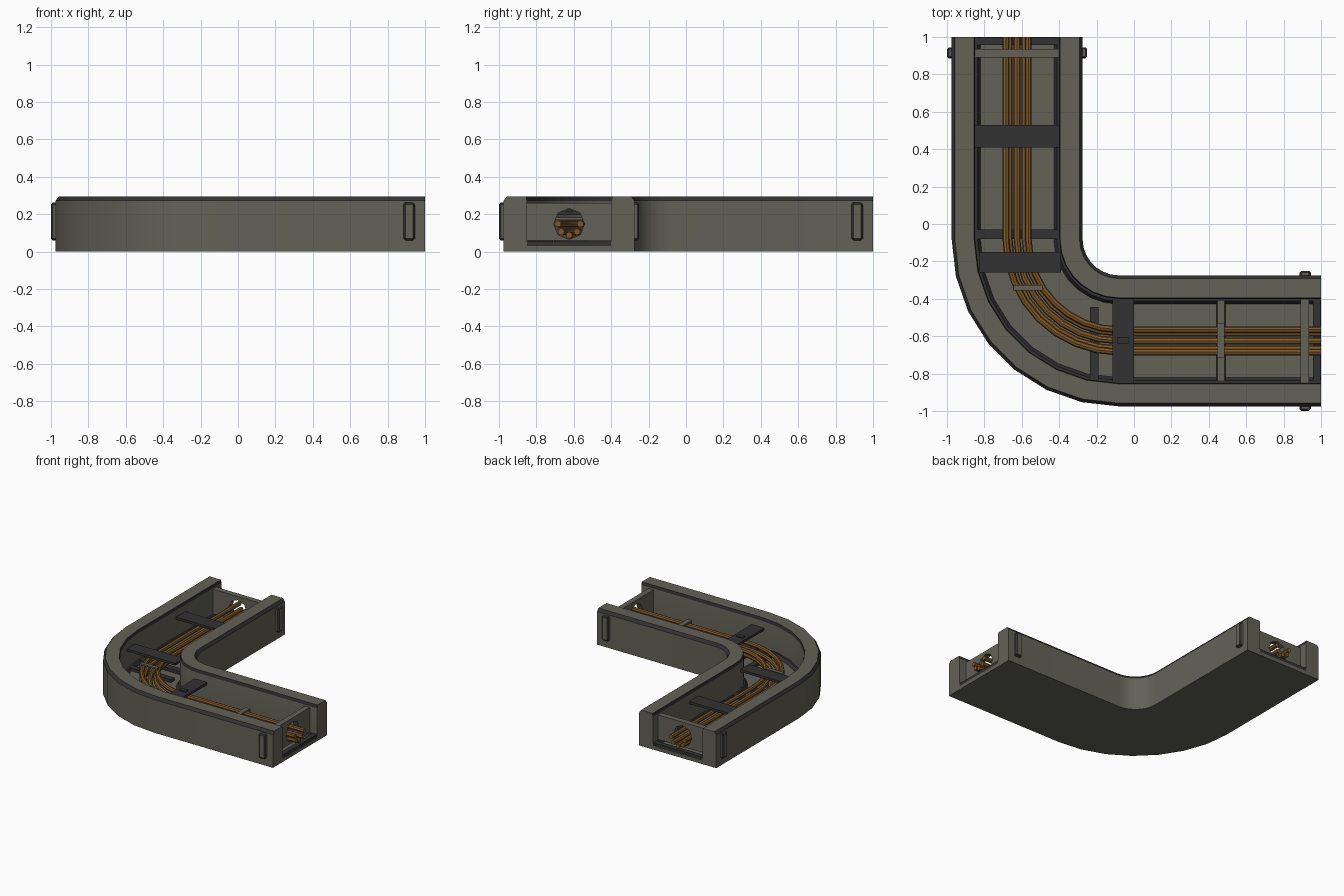
import bpy, bmesh, math

if "Cube" in bpy.data.objects:
    bpy.data.objects.remove(bpy.data.objects["Cube"])

def mat(name, col):
    m = bpy.data.materials.new(name)
    m.diffuse_color = (*col, 1)
    m.use_nodes = True
    m.node_tree.nodes["Principled BSDF"].inputs["Base Color"].default_value = m.diffuse_color
    return m

GRAY = mat("olive gray", (0.125, 0.122, 0.096))
DARK = mat("dark gray", (0.032, 0.032, 0.033))
ORANGE = mat("cable orange", (0.21, 0.10, 0.022))

MID = -0.625          # centreline of both arms
C = -0.08             # bend centre (x and y)
R = C - MID           # bend radius of centreline

def finish(bm, name, mats, smooth=False):
    bmesh.ops.recalc_face_normals(bm, faces=bm.faces)
    me = bpy.data.meshes.new(name)
    bm.to_mesh(me)
    bm.free()
    for m in mats:
        me.materials.append(m)
    ob = bpy.data.objects.new(name, me)
    bpy.context.collection.objects.link(ob)
    if smooth:
        bpy.context.view_layer.objects.active = ob
        ob.select_set(True)
        bpy.ops.object.shade_smooth_by_angle(angle=math.radians(32))
        ob.select_set(False)
    return ob

def sweep(name, profile, mats, ids=None, segs=7, smooth=True):
    """Sweep a closed (outward offset, z) profile round the L-shaped path."""
    bm = bmesh.new()
    rings = [[bm.verts.new((MID - o, 1, z)) for o, z in profile]]
    for i in range(segs + 1):
        a = math.pi * (1 + 0.5 * i / segs)
        rings.append([bm.verts.new((C + (R + o) * math.cos(a), C + (R + o) * math.sin(a), z))
                      for o, z in profile])
    rings.append([bm.verts.new((1, MID - o, z)) for o, z in profile])
    n = len(profile)
    for p, q in zip(rings, rings[1:]):
        for i in range(n):
            j = (i + 1) % n
            f = bm.faces.new((p[i], p[j], q[j], q[i]))
            f.material_index = ids[i] if ids else 0
    bm.faces.new(rings[0])
    bm.faces.new(rings[-1][::-1])
    return finish(bm, name, mats, smooth)

def bar(name, arm, s, o, z, material, bevel=0):
    """Box on an arm: s = range along the arm, o = range across it, z = heights."""
    x, y = (s, (MID - o[1], MID - o[0]))
    if arm == "y":
        x, y = y, x
    bm = bmesh.new()
    bmesh.ops.create_cube(bm, size=1)
    for v in bm.verts:
        v.co = [r[0] if c < 0 else r[1] for c, r in zip(v.co, (x, y, z))]
    ob = finish(bm, name, [material, DARK])
    if bevel:
        b = ob.modifiers.new("edge", "BEVEL")
        b.width, b.segments, b.material = bevel, 1, 1
    return ob

# Trench: floor and two thick walls, with dark chamfers along the rims
half = [(0.35, 0), (0.35, 0.272), (0.333, 0.295), (0.23, 0.295), (0.225, 0.27), (0.225, 0.03)]
profile = half + [(-o, z) for o, z in reversed(half)]
sweep("trench", profile, [GRAY, DARK], [0, 1, 0, 1, 0, 0, 0, 1, 0, 1, 0, 0])

# Dark skirting where the walls meet the floor
for side, tag in ((1, "outer"), (-1, "inner")):
    sweep(tag + "_skirting", [(side * o, z) for o, z in
          ((0.226, 0.028), (0.226, 0.055), (0.212, 0.055), (0.195, 0.028))], [DARK])

# Cables lying in the lower half of the end holes
HZ = 0.148
for k in range(5):
    a = math.pi * (1 + k / 4)
    co, cz = 0.06 * math.cos(a), HZ + 0.06 * math.sin(a)
    ring = [(co + 0.018 * math.cos(t * math.pi / 4), cz + 0.018 * math.sin(t * math.pi / 4))
            for t in range(8)]
    sweep("cable_%d" % (k + 1), ring, [ORANGE], segs=8)

def end_panel(arm):
    """Panel between the walls with an eight-sided cable hole."""
    bm = bmesh.new()
    w, zl, zh, r = 0.226, 0.058, 0.26, 0.083
    outer = [(w, HZ), (w, zh), (0, zh), (-w, zh), (-w, HZ), (-w, zl), (0, zl), (w, zl)]
    inner = [(r * math.cos(k * math.pi / 4), HZ + r * math.sin(k * math.pi / 4)) for k in range(8)]
    def put(s, o, z):
        p = (s, MID - o, z) if arm == "x" else (MID - o, s, z)
        return bm.verts.new(p)
    loops = [[put(s, *p) for p in pts] for s, pts in
             ((0.89, outer), (0.935, outer), (0.935, inner), (0.89, inner))]
    for a, b in zip(loops, loops[1:] + loops[:1]):
        for i in range(8):
            j = (i + 1) % 8
            bm.faces.new((a[i], a[j], b[j], b[i]))
    finish(bm, "end_panel_" + arm, [GRAY])

for arm in "xy":
    end_panel(arm)
    # Dark threshold under the panel and bevelled side lugs on the walls
    bar("threshold_" + arm, arm, (0.958, 0.998), (-0.225, 0.225), (0.025, 0.055), DARK)
    for lo, hi, tag in ((0.34, 0.375, "outer"), (-0.375, -0.34, "inner")):
        bar("lug_%s_%s" % (tag, arm), arm, (0.885, 0.945), (lo, hi), (0.06, 0.262), GRAY, 0.01)
    # Cross ribs on the floor
    bar("bend_rib_" + arm, arm, (-0.08, -0.03), (-0.225, 0.225), (0.025, 0.055), DARK)
    bar("corner_rib_" + arm, arm, (-0.235, -0.19), (-0.18, 0.2), (0.025, 0.055), DARK)

# Dark cover plates bridging the walls
bar("cover_far", "y", (0.41, 0.53), (-0.226, 0.226), (0.195, 0.215), DARK)
bar("cover_bend", "y", (-0.26, -0.15), (-0.235, 0.205), (0.195, 0.215), DARK)
bar("cover_front", "x", (-0.115, 0), (-0.226, 0.226), (0.195, 0.215), DARK)
bar("cover_latch", "x", (-0.09, -0.03), (-0.02, 0.015), (0.215, 0.224), DARK)

# Gray cable cradles
bar("cradle_base", "x", (0.44, 0.49), (-0.225, 0.225), (0.025, 0.055), GRAY, 0.006)
for o in (-0.088, 0.083):
    bar("cradle_post", "x", (0.445, 0.485), (o - 0.006, o + 0.006), (0.05, 0.175), GRAY)
bar("cradle_strap", "x", (0.445, 0.485), (-0.09, 0.085), (0.17, 0.182), GRAY)
bar("bend_strap", "y", (-0.355, -0.325), (-0.135, 0.02), (0.17, 0.182), GRAY)
for o in (-0.13, 0.015):
    bar("bend_strap_post", "y", (-0.355, -0.325), (o - 0.006, o + 0.006), (0.03, 0.172), GRAY)
